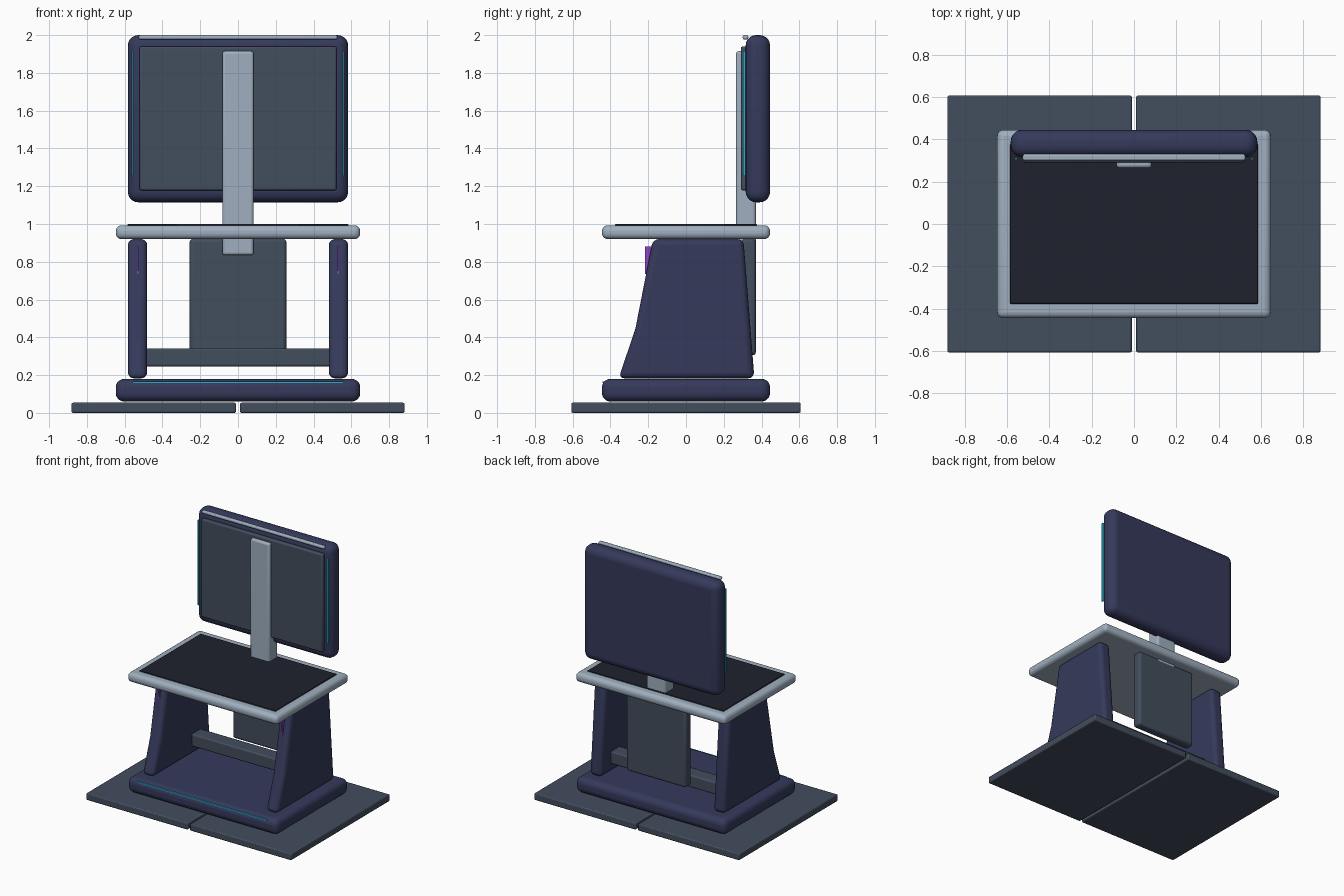
import bpy, bmesh

if "Cube" in bpy.data.objects:
    bpy.data.objects.remove(bpy.data.objects["Cube"])


def material(name, r, g, b):
    m = bpy.data.materials.new(name)
    m.diffuse_color = (r, g, b, 1)
    m.use_nodes = True
    m.node_tree.nodes["Principled BSDF"].inputs["Base Color"].default_value = m.diffuse_color
    return m


SLATE = material("slate", 0.055, 0.075, 0.11)
NAVY = material("navy", 0.035, 0.042, 0.105)
SILVER = material("silver", 0.35, 0.43, 0.52)
DARK = material("dark", 0.014, 0.016, 0.027)
CYAN = material("cyan", 0.02, 0.42, 0.6)
PURPLE = material("purple", 0.25, 0.06, 0.6)


def prism(name, profile, x0, x1, mat, bevel=0.0, segments=4):
    """Extrude a (y, z) profile from x0 to x1 and round its edges."""
    bm = bmesh.new()
    face = bm.faces.new([bm.verts.new((x0, y, z)) for y, z in profile])
    out = bmesh.ops.extrude_face_region(bm, geom=[face])
    moved = [v for v in out["geom"] if isinstance(v, bmesh.types.BMVert)]
    bmesh.ops.translate(bm, vec=(x1 - x0, 0, 0), verts=moved)
    bmesh.ops.recalc_face_normals(bm, faces=bm.faces)
    me = bpy.data.meshes.new(name)
    bm.to_mesh(me)
    bm.free()
    me.materials.append(mat)
    ob = bpy.data.objects.new(name, me)
    bpy.context.collection.objects.link(ob)
    if bevel:
        mod = ob.modifiers.new("round", "BEVEL")
        mod.width = bevel
        mod.segments = segments
        mod.limit_method = "ANGLE"
    bpy.ops.object.select_all(action="DESELECT")
    ob.select_set(True)
    bpy.context.view_layer.objects.active = ob
    bpy.ops.object.shade_smooth_by_angle()
    return ob


def box(name, x, y, z, mat, bevel=0.0, segments=4):
    profile = [(y[0], z[0]), (y[1], z[0]), (y[1], z[1]), (y[0], z[1])]
    return prism(name, profile, x[0], x[1], mat, bevel, segments)


# Parts in mirrored pairs
LEG = [(-0.357, 0.183), (0.362, 0.183), (0.304, 0.92),
       (-0.175, 0.92), (-0.268, 0.445)]
for side, s in (("left", -1), ("right", 1)):
    def span(a, b):
        return tuple(sorted((s * a, s * b)))
    box(side + "_floor_tile", span(0.01, 0.882), (-0.607, 0.607), (0, 0.054), SLATE, 0.008, 2)
    prism(side + "_leg", LEG, *span(0.481, 0.583), NAVY, 0.032)
    box(side + "_leg_light", span(0.526, 0.534), (-0.216, -0.17), (0.735, 0.88), PURPLE)
    box(side + "_screen_light", span(0.552, 0.562), (0.302, 0.315), (1.255, 1.915), CYAN)

# Base
box("base", (-0.647, 0.647), (-0.445, 0.445), (0.06, 0.18), NAVY, 0.045, 5)
box("base_light", (-0.555, 0.555), (-0.442, -0.425), (0.159, 0.167), CYAN)

# Frame between the legs
box("crossbar", (-0.5, 0.5), (0.12, 0.235), (0.246, 0.342), SLATE, 0.01, 2)
box("back_panel", (-0.256, 0.256), (0.295, 0.37), (0.305, 0.922), SLATE, 0.018, 3)

# Table
box("tabletop", (-0.647, 0.647), (-0.445, 0.445), (0.92, 0.993), SILVER, 0.03)
box("table_mat", (-0.586, 0.586), (-0.377, 0.377), (0.98, 0.999), DARK, 0.003, 1)

# Monitor on its post
box("post", (-0.083, 0.083), (0.265, 0.37), (0.835, 1.915), SILVER, 0.014, 3)
box("monitor_shell", (-0.583, 0.583), (0.316, 0.445), (1.115, 2.0), NAVY, 0.055, 5)
box("screen", (-0.522, 0.522), (0.29, 0.33), (1.178, 1.94), SLATE, 0.01, 2)
box("monitor_top_trim", (-0.526, 0.526), (0.3, 0.33), (1.977, 2.0), SILVER, 0.008, 2)
